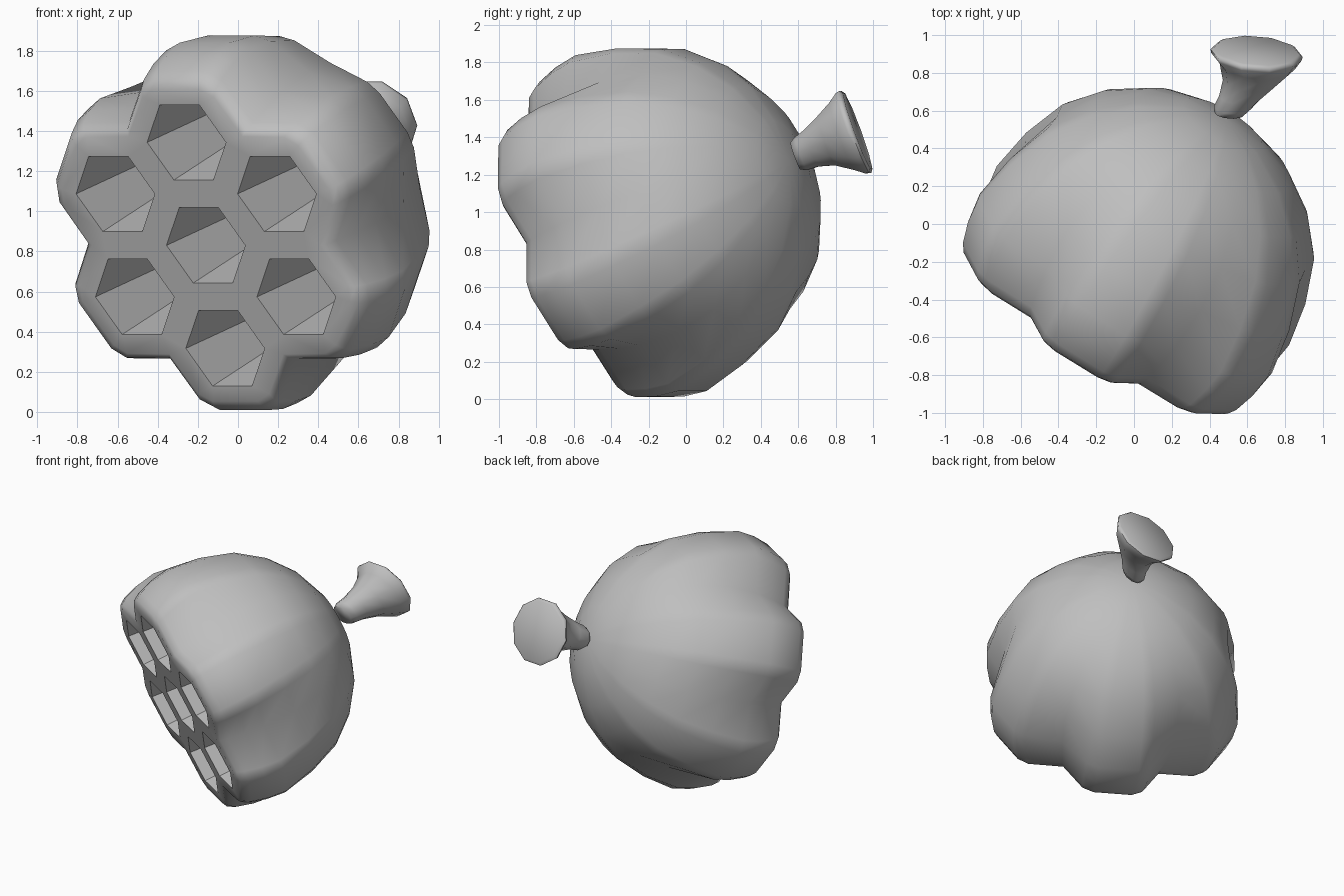
import bpy, bmesh, math
from mathutils import Vector, Matrix

cube = bpy.data.objects.get("Cube")
if cube:
    bpy.data.objects.remove(cube, do_unlink=True)

grey = bpy.data.materials.new("plain_grey")
grey.use_nodes = True
grey.diffuse_color = (0.52, 0.52, 0.52, 1)
grey.node_tree.nodes["Principled BSDF"].inputs["Base Color"].default_value = (0.52, 0.52, 0.52, 1)


def finish(name, bm, angle):
    bmesh.ops.recalc_face_normals(bm, faces=bm.faces)
    mesh = bpy.data.meshes.new(name)
    bm.to_mesh(mesh)
    bm.free()
    mesh.materials.append(grey)
    ob = bpy.data.objects.new(name, mesh)
    bpy.context.collection.objects.link(ob)
    bpy.ops.object.select_all(action='DESELECT')
    bpy.context.view_layer.objects.active = ob
    ob.select_set(True)
    bpy.ops.object.shade_smooth_by_angle(angle=math.radians(angle))
    return ob


def bridge(bm, a, b):
    n = len(a)
    for i in range(n):
        j = (i + 1) % n
        bm.faces.new((a[i], a[j], b[j], b[i]))


def loop_edges(bm, ring):
    return [bm.edges.get((ring[i - 1], ring[i])) or bm.edges.new((ring[i - 1], ring[i]))
            for i in range(len(ring))]


def polar(r, deg, z):
    a = math.radians(deg)
    return Vector((r * math.cos(a), r * math.sin(a), z))


# Tilted frame of the flat face: local z points out of the face
out = Vector((-0.492, -0.802, -0.338)).normalized()
e = Vector((-out.y, out.x, 0.0)).normalized()
up = out.cross(e)
frame = Matrix((e, up, out)).transposed().to_4x4()
frame.translation = (-0.16, -0.505, 0.83)

# Six-lobed pod: depth, lobe radius, notch radius, half angle of a lobe
RINGS = [
    (0.000, 0.845, 0.665, 12.6), (0.020, 0.885, 0.695, 12.6), (0.070, 0.918, 0.722, 12.6),
    (0.19, 0.956, 0.765, 12.3), (0.33, 0.975, 0.803, 12.0),
    (0.58, 0.922, 0.822, 11.8), (0.83, 0.826, 0.772, 11.6),
    (1.03, 0.668, 0.646, 11.4), (1.18, 0.475, 0.470, 11.2),
    (1.28, 0.245, 0.245, 11.0)]
bm = bmesh.new()
rings = []
for depth, lobe, notch, half in RINGS:
    ring = []
    for k in range(6):
        mid = 30 + 60 * k
        before, after = polar(notch, mid - 30, -depth), polar(notch, mid + 30, -depth)
        first, second = polar(lobe, mid - half, -depth), polar(lobe, mid + half, -depth)
        # each lobe corner is cut by two points
        for p in (first.lerp(before, 0.16), first.lerp(second, 0.14),
                  second.lerp(first, 0.14), second.lerp(after, 0.16), after):
            ring.append(bm.verts.new(p))
    rings.append(ring)
for a, b in zip(rings, rings[1:]):
    bridge(bm, a, b)
tip = bm.verts.new((0, 0, -1.32))
last = rings[-1]
for i in range(len(last)):
    bm.faces.new((last[i - 1], last[i], tip))

# Seven tapering hexagonal pits, sinking slightly downward
borders = loop_edges(bm, rings[0])
centres = [Vector((0, 0, 0))] + [polar(0.545, 30 + 60 * k, 0) for k in range(6)]
for c in centres:
    mouth = [bm.verts.new(c + polar(0.23, 60 * k, 0)) for k in range(6)]
    floor = [bm.verts.new(c + Vector((0, -0.05, 0)) + polar(0.165, 60 * k, -0.70)) for k in range(6)]
    bridge(bm, mouth, floor)
    bm.faces.new(floor)
    borders += loop_edges(bm, mouth)

# Flat face filled around the pits
bmesh.ops.triangle_fill(bm, use_beauty=True, use_dissolve=False, edges=borders, normal=(0, 0, 1))
bm.transform(frame)
finish("lobed_pod", bm, 56)

# Flared stem: ring centre and radius, all rings parallel to the end disc
STEM = [((0.505, 0.585, 1.300), 0.080), ((0.520, 0.615, 1.312), 0.098),
        ((0.560, 0.670, 1.342), 0.110), ((0.615, 0.750, 1.380), 0.145),
        ((0.652, 0.835, 1.405), 0.200), ((0.648, 0.885, 1.422), 0.240),
        ((0.649, 0.905, 1.428), 0.245), ((0.650, 0.918, 1.433), 0.225)]
turn = Vector((0.08, 0.93, 0.34)).to_track_quat('Z', 'Y').to_matrix()
bm = bmesh.new()
rings = [[bm.verts.new(Vector(c) + turn @ polar(r, 36 * k, 0)) for k in range(10)] for c, r in STEM]
for a, b in zip(rings, rings[1:]):
    bridge(bm, a, b)
bm.faces.new(rings[0])
bm.faces.new(rings[-1])
finish("flared_stem", bm, 65)
